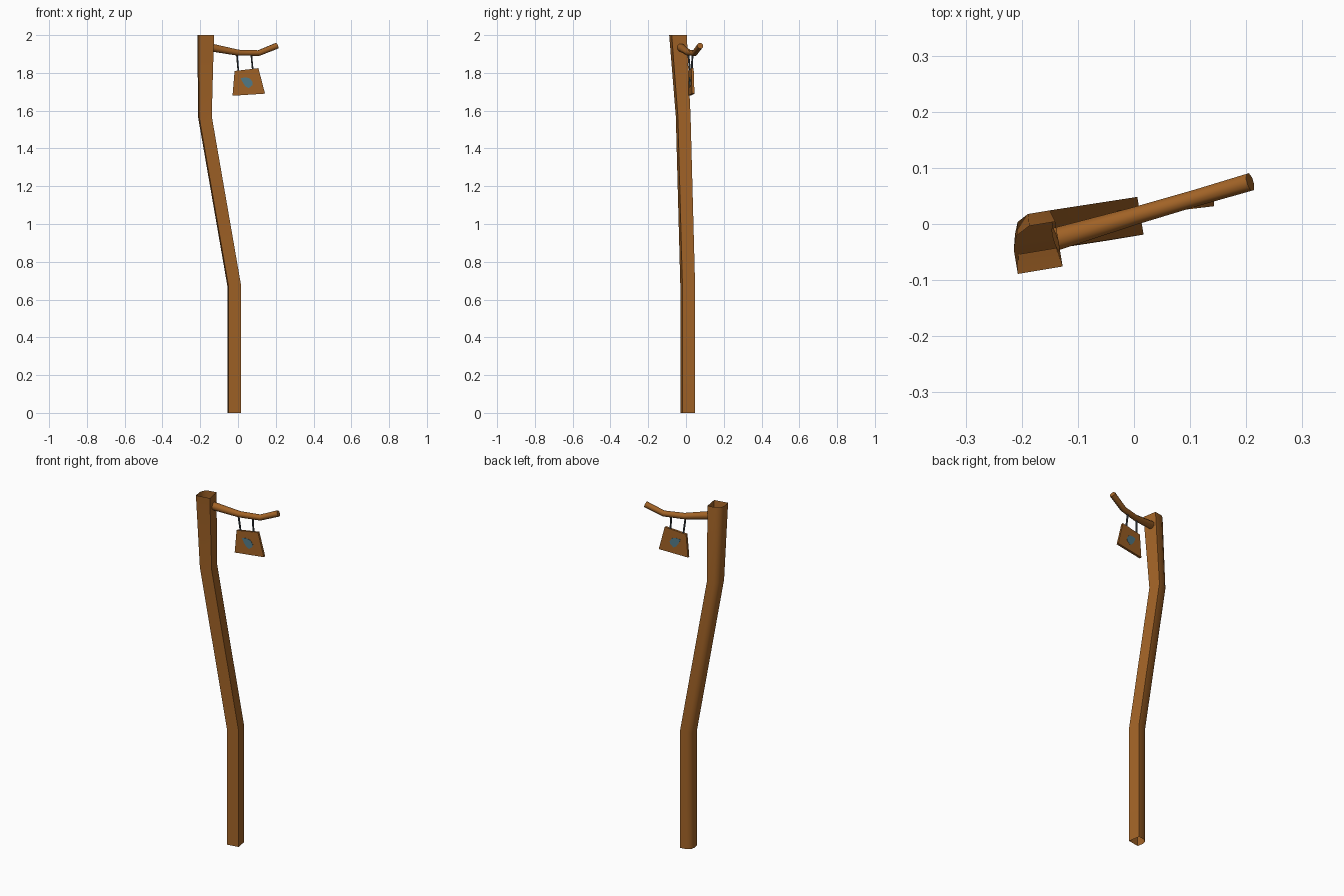
import bpy, bmesh, math
from mathutils import Vector, Matrix

if "Cube" in bpy.data.objects:
    bpy.data.objects.remove(bpy.data.objects["Cube"])


def material(name, rgb):
    m = bpy.data.materials.new(name)
    m.diffuse_color = (*rgb, 1)
    m.use_nodes = True
    m.node_tree.nodes["Principled BSDF"].inputs["Base Color"].default_value = m.diffuse_color
    return m


WOOD = material("brown wood", (0.36, 0.125, 0.02))
IRON = material("dark iron", (0.06, 0.07, 0.08))
PAINT = material("blue grey paint", (0.085, 0.2, 0.25))


def loft(name, rings, mat, caps=True, smooth=None):
    """Skin a list of equal-length vertex rings."""
    bm = bmesh.new()
    vs = [[bm.verts.new(p) for p in r] for r in rings]
    n = len(rings[0])
    for a, b in zip(vs, vs[1:]):
        for i in range(n):
            j = (i + 1) % n
            bm.faces.new((a[i], a[j], b[j], b[i]))
    if caps:
        bm.faces.new(vs[0][::-1])
        bm.faces.new(vs[-1])
        bmesh.ops.recalc_face_normals(bm, faces=bm.faces)
    me = bpy.data.meshes.new(name)
    bm.to_mesh(me)
    bm.free()
    me.materials.append(mat)
    ob = bpy.data.objects.new(name, me)
    bpy.context.collection.objects.link(ob)
    if smooth:
        bpy.ops.object.select_all(action='DESELECT')
        ob.select_set(True)
        bpy.context.view_layer.objects.active = ob
        bpy.ops.object.shade_smooth_by_angle(angle=math.radians(smooth))
    return ob


def tube(name, path, radii, sides, mat, smooth=None):
    """Round bar along a path, with rings set across the local direction."""
    pts = [Vector(p) for p in path]
    rings = []
    for i, p in enumerate(pts):
        d = (pts[min(i + 1, len(pts) - 1)] - pts[max(i - 1, 0)]).normalized()
        side = d.cross(Vector((0, 1, 0)) if abs(d.z) > 0.9 else Vector((0, 0, 1))).normalized()
        up = side.cross(d)
        rings.append([p + radii[i] * (side * math.cos(t) + up * math.sin(t))
                      for t in (2 * math.pi * (k + 0.5) / sides for k in range(sides))])
    return loft(name, rings, mat, True, smooth)


# Crooked post: open square tube with one rounded back corner, turned slightly
yaw = Matrix.Rotation(math.radians(9.5), 3, 'Z')
section = [(0, 0), (1, 0), (1, 1), (0.42, 1), (0.12, 0.84), (0, 0.54)]


def post_ring(x, y, z, size):
    return [Vector((x, y, z)) + yaw @ Vector((u * size, v * size, 0)) for u, v in section]


loft("post", [post_ring(-0.05, -0.03, 0, 0.068),
              post_ring(-0.05, -0.03, 0.67, 0.068),
              post_ring(-0.206, -0.054, 1.57, 0.068),
              post_ring(-0.207, -0.089, 2.0, 0.081)], WOOD, caps=False, smooth=50)


# Bent branch arm
def arm_y(x):
    return 0.014 + 0.294 * x


arm = [(x, arm_y(x), z) for x, z in ((-0.14, 1.934), (0.0, 1.907), (0.11, 1.905), (0.207, 1.944))]
tube("arm", arm, (0.022, 0.017, 0.016, 0.017), 8, WOOD, smooth=50)


# Hanging sign board
def sign_y(x):
    return 0.0235 + 0.12 * (x - 0.02)


def plate(name, outline, half, mat):
    return loft(name, [[(x, sign_y(x) + s * half, z) for x, z in outline] for s in (-1, 1)], mat)


plate("sign_board", [(-0.029, 1.679), (0.143, 1.69), (0.108, 1.825), (-0.018, 1.81)], 0.0065, WOOD)

# Painted blob, showing on both faces of the board
plate("painted_mark", [(0.014, 1.772), (0.028, 1.745), (0.04, 1.728), (0.056, 1.719),
                       (0.076, 1.735), (0.078, 1.75), (0.064, 1.77), (0.042, 1.777)], 0.0075, PAINT)

# Two hanging rods
for i, (x, z) in enumerate(((-0.006, 1.81), (0.07, 1.82))):
    tube(f"hanger_{i + 1}", [(x, arm_y(x), 1.9), (x + 0.008, sign_y(x + 0.008), z - 0.004)],
         (0.005, 0.005), 6, IRON)
